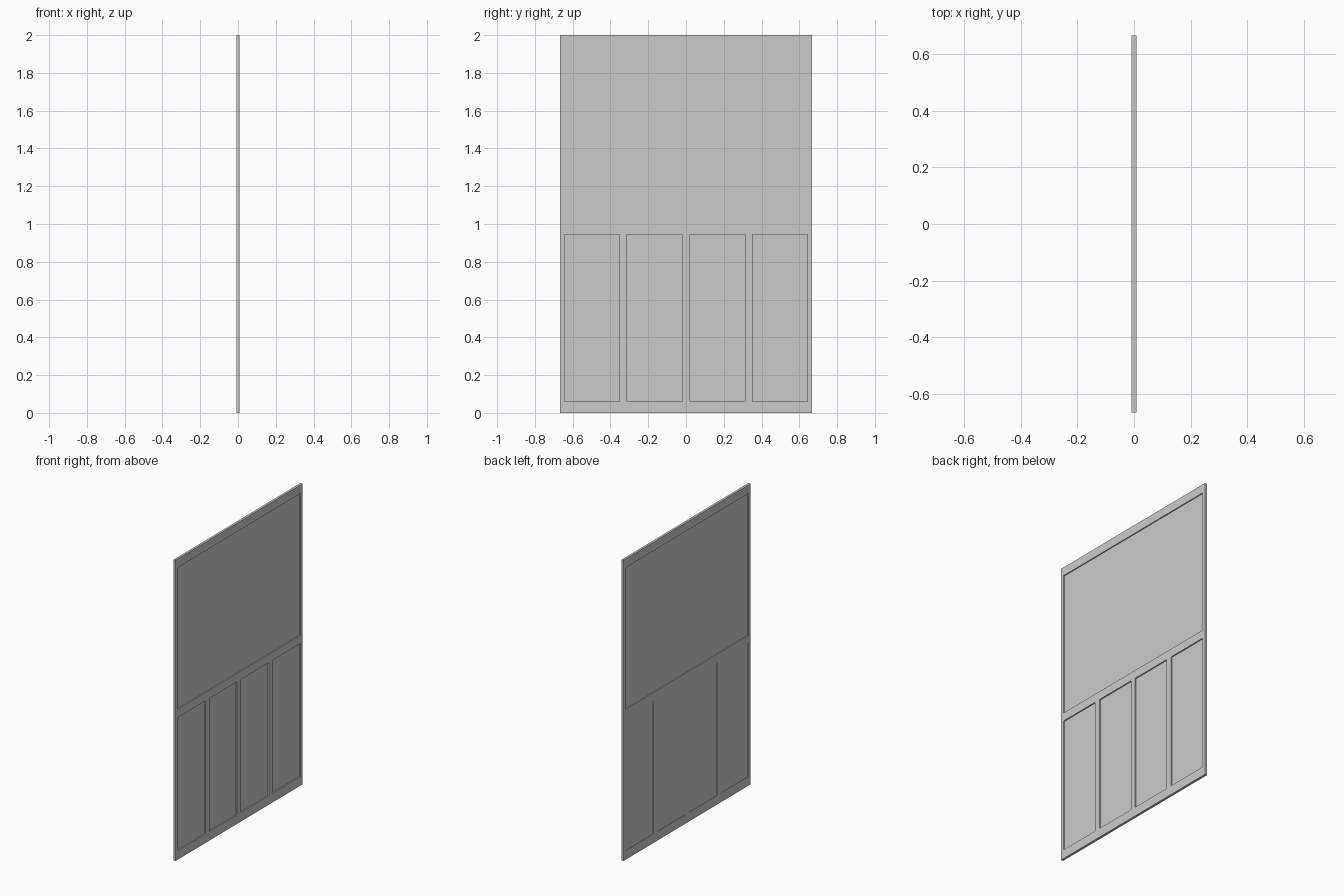
import bpy, bmesh

if "Cube" in bpy.data.objects:
    bpy.data.objects.remove(bpy.data.objects["Cube"])

T = 0.016          # frame thickness
HALF = 0.666       # half width
STILE = 0.022      # side stile width
MULL = 0.04        # mullion width
IN = HALF - STILE  # half width of the opening


def box(name, x, y, z):
    """Box from (min, max) ranges on each axis."""
    bm = bmesh.new()
    bmesh.ops.create_cube(bm, size=1)
    for v in bm.verts:
        v.co = [r[0] if c < 0 else r[1] for c, r in zip(v.co, (x, y, z))]
    mesh = bpy.data.meshes.new(name)
    bm.to_mesh(mesh)
    bm.free()
    ob = bpy.data.objects.new(name, mesh)
    bpy.context.collection.objects.link(ob)
    return ob


FX = (-T / 2, T / 2)

# Side stiles
for name, s in (("left_stile", -1), ("right_stile", 1)):
    box(name, FX, sorted((s * IN, s * HALF)), (0, 2))

# Horizontal rails
for name, z in (("bottom_rail", (0, 0.06)), ("middle_rail", (0.945, 1.0)),
                ("top_rail", (1.943, 2.0))):
    box(name, FX, (-IN, IN), z)

# Mullions and the four lower panels, set closer to the back
pitch = (2 * IN + MULL) / 4
for i in range(4):
    y0 = -IN + i * pitch
    y1 = y0 + pitch - MULL
    box(f"lower_panel_{i + 1}", (-0.005, 0.0), (y0, y1), (0.06, 0.945))
    if i < 3:
        box(f"mullion_{i + 1}", FX, (y1, y1 + MULL), (0.06, 0.945))

# Large upper panel, recessed on both sides
box("upper_panel", (-0.003, 0.001), (-IN, IN), (1.0, 1.943))
